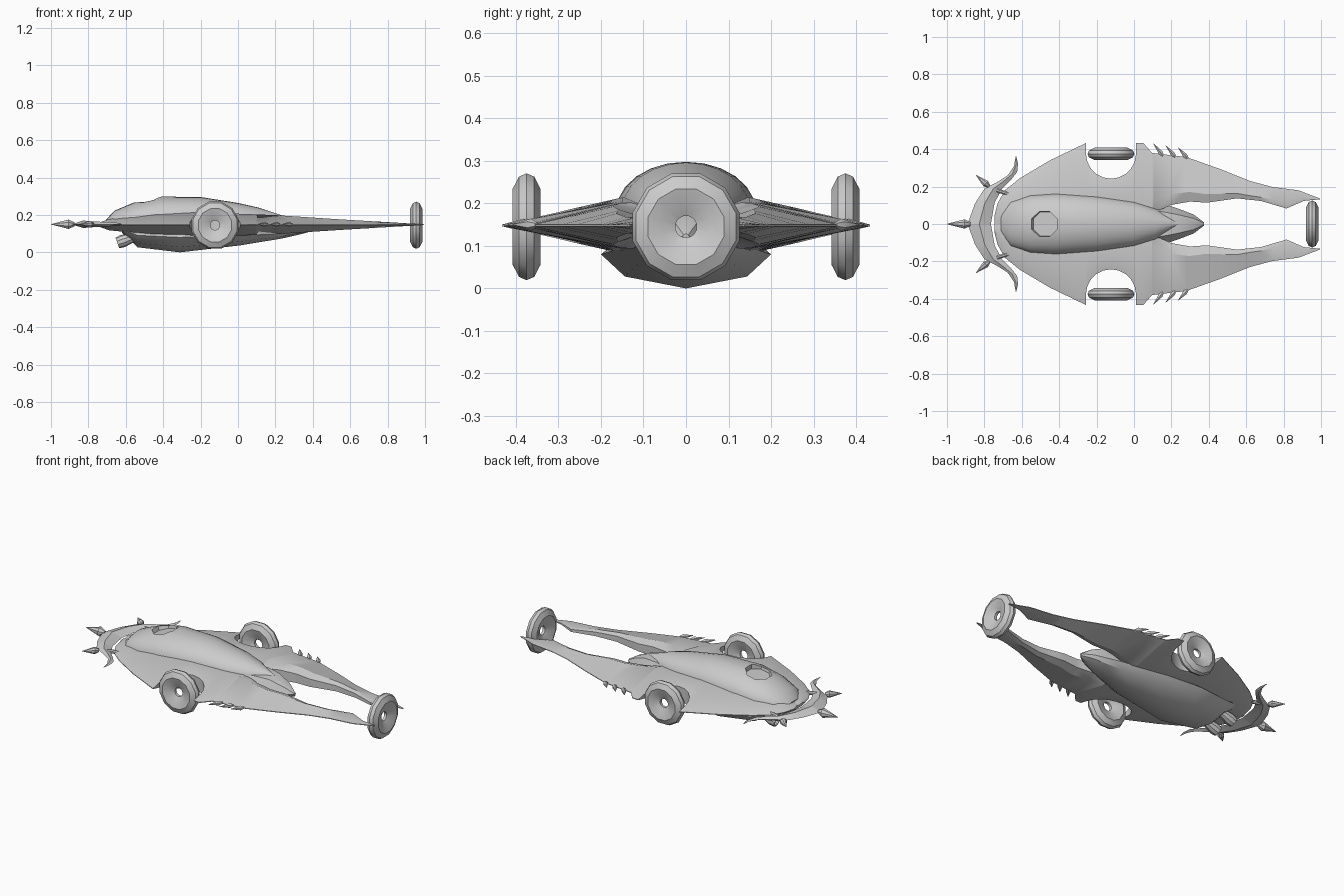
import bpy, bmesh, math
from mathutils import Vector

if "Cube" in bpy.data.objects:
    bpy.data.objects.remove(bpy.data.objects["Cube"])

MID = 0.148  # height of the thin edges


def interp(pts, x):
    """Straight-line lookup in a short (x, value) profile."""
    for (a, u), (b, v) in zip(pts, pts[1:]):
        if x <= b:
            return u + (v - u) * max(0, x - a) / (b - a)
    return pts[-1][1]


def finish(name, bm, smooth=True, mirror=False):
    bmesh.ops.remove_doubles(bm, verts=bm.verts, dist=1e-4)
    bmesh.ops.recalc_face_normals(bm, faces=bm.faces)
    me = bpy.data.meshes.new(name)
    bm.to_mesh(me)
    bm.free()
    o = bpy.data.objects.new(name, me)
    bpy.context.collection.objects.link(o)
    if smooth:
        bpy.ops.object.select_all(action='DESELECT')
        o.select_set(True)
        bpy.context.view_layer.objects.active = o
        bpy.ops.object.shade_smooth_by_angle(angle=math.radians(32))
    if mirror:
        m = o.modifiers.new("mirror", 'MIRROR')
        m.use_axis = (False, True, False)
    return o


def loft(name, rings, wrap=False, **kw):
    bm = bmesh.new()
    vs = [[bm.verts.new(p) for p in r] for r in rings]
    pairs = list(zip(vs, vs[1:])) + ([(vs[-1], vs[0])] if wrap else [])
    for a, b in pairs:
        for i in range(len(a)):
            j = (i + 1) % len(a)
            bm.faces.new((a[i], a[j], b[j], b[i]))
    if not wrap:
        bm.faces.new(vs[0])
        bm.faces.new(vs[-1])
    return finish(name, bm, **kw)


def lathe(name, base, direction, profile, n=8, wrap=False, **kw):
    """Turn a (distance along axis, radius) profile around a direction."""
    q = Vector(direction).normalized().to_track_quat('Z', 'Y')
    angles = [2 * math.pi * (k + .5) / n for k in range(n)]
    rings = [[Vector(base) + q @ Vector((r * math.cos(a), r * math.sin(a), d))
              for a in angles] for d, r in profile]
    return loft(name, rings, wrap=wrap, **kw)


def spike(name, base, tip, r, n=6, **kw):
    d = Vector(tip) - Vector(base)
    L = d.length
    return lathe(name, base, d, [(0, r * .45), (L * .25, r), (L, .001)], n, **kw)


# Wing plate: outline, prong inner edge and ridge height, with round wheel arches
WX, WY, AR = -.123, .375, .133
outer = [(-.745, .05), (-.73, .11), (-.69, .18), (-.61, .245), (-.45, .34),
         (-.257, .433), (.05, .433), (.096, .38), (.28, .358), (.46, .294),
         (.62, .23), (.74, .198), (.88, .18), (.995, .136)]
inner = [(.105, .06), (.2, .102), (.3, .12), (.39, .114), (.55, .137),
         (.68, .123), (.815, .083), (.91, .124), (.995, .132)]
ridge = [(-.745, .01), (-.69, .03), (-.45, .055), (-.2, .066), (.2, .051),
         (.55, .028), (.995, .002)]
arch = [WX + AR * .999 * math.cos(math.pi * k / 10) for k in range(11)]
xs = sorted({p[0] for p in outer + inner} | set(arch) | {.1, WX + AR + .001})
rings = []
for x in xs:
    ye = interp(outer, x)
    yi = interp(inner, x) if x > .101 else 0
    yr = yi + .22 * (ye - yi) if yi else min(.15, ye / 2)
    yc = ye
    if abs(x - WX) < AR:
        yc = WY - math.sqrt(AR ** 2 - (x - WX) ** 2)
    h = interp(ridge, x)
    e = .002 + (h - .002) * (ye - yc) / (ye - yr)
    half = [(yi, .6 * h), (yr, h), (yc, e)]
    rings.append([(x, y, MID + d) for y, d in half]
                 + [(x, y, MID - d) for y, d in reversed(half)])
loft("wing_plate", rings, mirror=True)

# Canopy dome: x, half width, top z, base z
dome = [(-.71, .06, .17, .155), (-.66, .12, .223, .16), (-.555, .155, .267, .17),
        (-.42, .165, .298, .18), (-.2, .15, .296, .185), (0, .12, .264, .18),
        (.11, .085, .239, .175), (.237, .006, .197, .175)]
arc = [math.pi * k / 12 for k in range(13)]
canopy = loft("canopy", [[(x, w * math.cos(a), zb + (zt - zb) * math.sin(a))
                          for a in arc] for x, w, zt, zb in dome])

# Octagonal recess in the canopy
cutter = lathe("hatch_cutter", (-.475, 0, .258), (-.2, 0, 1),
               [(0, .07), (.1, .09)], 8, smooth=False)
cutter.hide_render = True
cutter.hide_viewport = True
b = canopy.modifiers.new("hatch", 'BOOLEAN')
b.operation, b.solver, b.object = 'DIFFERENCE', 'EXACT', cutter

# Lower hull: x, half width, keel z, top z
hull = [(-.62, .13, .105, .15), (-.537, .165, .027, .15), (-.31, .2, 0, .15),
        (.01, .155, .037, .18), (.15, .11, .06, .2), (.235, .083, .074, .195),
        (.32, .05, .093, .165), (.375, .008, .107, .13)]
rings = []
for x, w, zk, zt in hull:
    zs = .08 + .4 * zk
    side = [(w * .72, zk + .35 * (zs - zk)), (w, zs), (w * .6, zt - .005)]
    rings.append([(x, 0, zk)] + [(x, y, z) for y, z in side] + [(x, 0, zt)]
                 + [(x, -y, z) for y, z in reversed(side)])
loft("lower_hull", rings)

# Thruster nozzles under the rounded end
lathe("thruster", (-.56, .065, .08), (-1, 0, -.35),
      [(0, .025), (.06, .034), (.09, .03), (.09, .022), (.05, .012)], 10, mirror=True)

# Crescent blade: outer and inner edge pairs
cres = [(-.89, 0, -.765, 0), (-.85, .11, -.745, .115), (-.8, .188, -.705, .188),
        (-.73, .225, -.655, .24), (-.675, .26, -.625, .277),
        (-.642, .31, -.62, .322), (-.632, .362, -.629, .36)]
rings = []
for i, (ax, ay, bx, by) in enumerate(cres):
    h = .02 * (1 - i / 7)
    mx, my = (ax + bx) / 2, (ay + by) / 2
    rings.append([(ax, ay, .15), (mx, my, .15 + h), (bx, by, .15), (mx, my, .15 - h)])
loft("crescent_blade", rings, mirror=True)
lathe("blade_joint", (-.735, .18, .15), (1, -.3, 0), [(0, .011), (.07, .011)], 8,
      mirror=True)

# Spikes on the crescent and along the prongs
spike("tail_spike", (-.875, 0, .15), (-1, 0, .15), .027, 8)
spike("blade_spike", (-.775, .2, .15), (-.845, .262, .15), .02, 8, mirror=True)
for k in range(3):
    x, y = .155 + .066 * k, .365 - .007 * k
    spike("side_spike", (x, y, .15), (x - .051, y + .065 - .004 * k, .15), .014,
          mirror=True)

# Open wheels with dished centres
half = [(0, .13), (.018, .122), (.033, .092), (.024, .06), (.008, .026)]
tyre = half + [(-d, r) for d, r in reversed(half[1:])]
lathe("side_wheel", (WX, WY, .145), (0, 1, 0), tyre, 12, wrap=True, mirror=True)
lathe("front_wheel", (.953, 0, .145), (1, 0, 0), tyre, 12, wrap=True)
